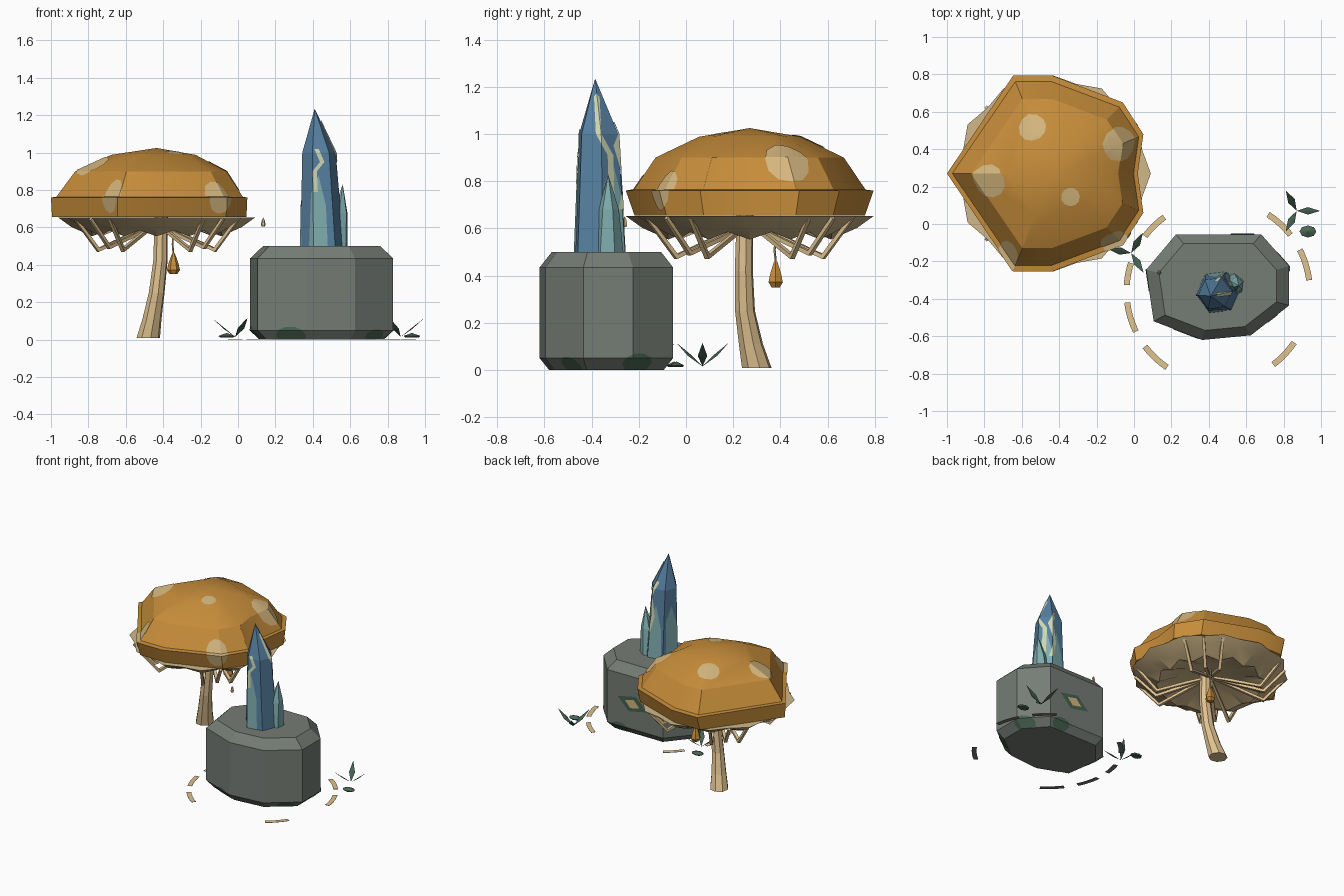
import bpy, bmesh, math
from mathutils import Vector

if "Cube" in bpy.data.objects:
    bpy.data.objects.remove(bpy.data.objects["Cube"])


def material(name, r, g, b):
    lin = [(c / 255 / 12.92) if c < 11 else ((c / 255 + 0.055) / 1.055) ** 2.4 for c in (r, g, b)]
    m = bpy.data.materials.new(name)
    m.use_nodes = True
    m.diffuse_color = (*lin, 1)
    m.node_tree.nodes["Principled BSDF"].inputs["Base Color"].default_value = (*lin, 1)
    return m


ORANGE = material("cap orange", 199, 141, 58)
SPOT = material("spot tan", 212, 182, 126)
TAN = material("stem tan", 224, 194, 144)
GILL = material("gill tan", 208, 183, 137)
STONE = material("stone grey", 117, 124, 117)
BLUE = material("crystal blue", 86, 128, 161)
TEAL = material("crystal teal", 128, 174, 176)
PALE = material("pale vein", 206, 214, 178)
LEAF = material("leaf green", 68, 97, 80)
MOSS = material("moss green", 74, 102, 83)


def finish(name, bm, mat, smooth=None):
    me = bpy.data.meshes.new(name)
    bm.to_mesh(me)
    bm.free()
    me.materials.append(mat)
    ob = bpy.data.objects.new(name, me)
    bpy.context.scene.collection.objects.link(ob)
    if smooth:
        bpy.ops.object.select_all(action='DESELECT')
        ob.select_set(True)
        bpy.context.view_layer.objects.active = ob
        bpy.ops.object.shade_smooth_by_angle(angle=math.radians(smooth))
    return ob


def loft(name, mat, parts, smooth=None):
    """Each part is a list of rings; a ring of one point makes a tip."""
    bm = bmesh.new()
    for rings in parts:
        vs = [[bm.verts.new(p) for p in ring] for ring in rings]
        for a, b in zip(vs, vs[1:]):
            n = max(len(a), len(b))
            for i in range(n):
                j = (i + 1) % n
                if len(a) == 1:
                    bm.faces.new((a[0], b[j], b[i]))
                elif len(b) == 1:
                    bm.faces.new((a[i], a[j], b[0]))
                else:
                    bm.faces.new((a[i], a[j], b[j], b[i]))
        for end in (vs[0], vs[-1]):
            if len(end) > 2:
                bm.faces.new(end)
    bmesh.ops.recalc_face_normals(bm, faces=bm.faces)
    return finish(name, bm, mat, smooth)


def ring(cx, cy, z, r, n, phase=0.0):
    return [(cx + r * math.cos(phase + math.tau * i / n),
             cy + r * math.sin(phase + math.tau * i / n), z) for i in range(n)]


def tube(points, radii, n):
    pts = [Vector(p) for p in points]
    out = []
    for i, (p, r) in enumerate(zip(pts, radii)):
        t = (pts[min(i + 1, len(pts) - 1)] - pts[max(i - 1, 0)]).normalized()
        u = t.orthogonal().normalized() if abs(t.z) > 0.95 else t.cross(Vector((0, 0, 1))).normalized()
        v = t.cross(u)
        out.append([p + r * (math.cos(a) * u + math.sin(a) * v)
                    for a in (math.tau * (k + 0.5) / n for k in range(n))])
    return out


def patch(name, src, mat, origin, direction, poly, depth=0.12, lift=0.004):
    """Trim a copy of the source surface to a convex outline and lift it slightly."""
    o, d = Vector(origin), Vector(direction).normalized()
    u = Vector((0, 0, 1)).cross(d)
    u = u.normalized() if u.length > 0.01 else Vector((1, 0, 0))
    v = d.cross(u)
    bm = bmesh.new()
    bm.from_mesh(src.data)
    bmesh.ops.delete(bm, geom=[f for f in bm.faces if f.normal.dot(d) < 0.1], context='FACES')
    planes = [(o - d * depth, -d)]
    for (ax, ay), (bx, by) in zip(poly, poly[1:] + poly[:1]):
        planes.append((o + u * ax + v * ay, u * (by - ay) - v * (bx - ax)))
    for co, no in planes:
        bmesh.ops.bisect_plane(bm, geom=bm.verts[:] + bm.edges[:] + bm.faces[:],
                               plane_co=co, plane_no=no.normalized(), clear_outer=True)
    bmesh.ops.translate(bm, verts=bm.verts, vec=d * lift)
    return finish(name, bm, mat)


def blob(r, n=9, sy=1.0):
    return [(r * math.cos(math.tau * i / n), sy * r * math.sin(math.tau * i / n)) for i in range(n)]


# Mushroom cap: uneven ten-sided outline scaled through a profile
CX, CY = -0.435, 0.27
outline = [(-0.565, 0), (-0.21, -0.525), (-0.005, -0.525), (0.375, -0.38), (0.485, -0.21),
           (0.455, 0), (0.485, 0.21), (0.375, 0.38), (-0.005, 0.525), (-0.21, 0.525)]
profile = [(0.655, 0.99, 0.93), (0.76, 1, 1), (0.764, 0.95, 0.935), (0.9, 0.77, 0.76), (0.988, 0.43, 0.41)]
cap = loft("mushroom_cap", ORANGE, [[[(CX + x * sx, CY + y * sy, z) for x, y in outline]
                                     for z, sx, sy in profile] + [[(CX, CY, 1.025)]]], 20)

# Cap spots
spots = [(-0.55, 0.53, 0.99, 0.075, 1), (-0.095, 0.42, 0.865, 0.092, 1.25), (-0.775, 0.23, 0.93, 0.09, 1),
         (-0.34, 0.145, 1.0, 0.05, 1), (-0.68, -0.18, 0.775, 0.065, 1.5), (-0.1, -0.1, 0.765, 0.07, 1.3)]
for i, (x, y, z, r, tall) in enumerate(spots):
    patch(f"cap_spot_{i + 1}", cap, SPOT, (x, y, z), (x - CX, y - CY, (z - 0.7) * 1.5), blob(r, 11, tall))

# Pleated gills under the cap
gill_rings = []
for z_out, z_in, r_out, r_in in [(0.652, 0.652, 0.525, 0.495), (0.602, 0.625, 0.455, 0.45),
                                 (0.553, 0.585, 0.345, 0.36), (0.61, 0.615, 0.2, 0.2),
                                 (0.64, 0.64, 0.05, 0.05)]:
    gill_rings.append([(CX + (r_in if k % 2 else r_out) * math.cos(math.tau * k / 24),
                        CY + (r_in if k % 2 else r_out) * math.sin(math.tau * k / 24),
                        z_in if k % 2 else z_out) for k in range(24)])
loft("gills", GILL, [gill_rings], 30)

# Drooping ribs, three in each quarter
ribs = []
for q in range(4):
    for deg, z in ((30, 0.48), (45, 0.495), (60, 0.48)):
        a = math.radians(q * 90 + deg)
        ribs.append(tube([(CX + r * math.cos(a), CY + r * math.sin(a), h)
                          for r, h in ((0.5, 0.645), (0.36, z), (0.15, 0.565), (0.03, 0.61))],
                         [0.012, 0.015, 0.013, 0.01], 4))
loft("gill_ribs", TAN, ribs)

# Bent stem
loft("stem", TAN, [[ring(-0.48, 0.30, 0.008, 0.064, 8, 0.2), ring(-0.46, 0.275, 0.11, 0.052, 8, 0.2),
                    ring(-0.435, 0.25, 0.25, 0.043, 8, 0.2), ring(-0.415, 0.245, 0.42, 0.039, 8, 0.2),
                    ring(-0.41, 0.25, 0.66, 0.036, 8, 0.2)]])

# Hanging pod with its cord, and a tiny floating seed
loft("hanging_pod", ORANGE, [[ring(-0.345, 0.38, z, r, 6) for z, r in
                              ((0.35, 0.02), (0.372, 0.035), (0.41, 0.026), (0.46, 0.008))]])
loft("pod_cord", GILL, [tube([(-0.345, 0.38, 0.455), (-0.35, 0.375, 0.51), (-0.345, 0.385, 0.6)],
                             [0.005] * 3, 5)])
loft("floating_seed", TAN, [[ring(0.135, -0.26, z, r, 6) for z, r in
                             ((0.605, 0.008), (0.615, 0.012), (0.635, 0.009))] + [[(0.135, -0.26, 0.652)]]])

# Stone block with chamfered top and bottom
plan = [(0.225, -0.055), (0.68, -0.055), (0.83, -0.225), (0.83, -0.435),
        (0.625, -0.595), (0.365, -0.62), (0.105, -0.52), (0.065, -0.245)]
stone = loft("stone_block", STONE, [[[(0.445 + (x - 0.445) * s, -0.335 + (y + 0.335) * s, z) for x, y in plan]
                                     for z, s in ((0.0, 0.86), (0.05, 1), (0.435, 1), (0.5, 0.82))]])

# Moss near the foot of the stone
for i, (o, d, r) in enumerate([((0.28, -0.58, 0.02), (-0.2, -1, 0), 0.085), ((0.75, -0.52, 0.02), (0.6, -1, 0), 0.06),
                               ((0.8, -0.2, 0.03), (1, 0.3, 0), 0.07), ((0.58, -0.06, 0.035), (0, 1, 0), 0.07),
                               ((0.07, -0.3, 0.03), (-1, 0, 0), 0.07)]):
    patch(f"moss_patch_{i + 1}", stone, MOSS, o, d, blob(r, 10, 0.6), lift=0.003)

# Slanted panel on the back of the stone
slant = [(-0.12, 0.03), (-0.03, -0.06), (0.12, -0.03), (0.03, 0.06)]
patch("panel_frame", stone, LEAF, (0.475, -0.055, 0.235), (0, 1, 0), slant, 0.05, 0.002)
patch("panel_inset", stone, SPOT, (0.475, -0.055, 0.235), (0, 1, 0), [(x * 0.5, y * 0.55) for x, y in slant], 0.05, 0.004)

# Crystals
crystal = loft("large_crystal", BLUE, [[ring(0.45, -0.365, 0.49, 0.117, 6, 0.12),
                                        ring(0.433, -0.37, 1.0, 0.09, 6, 0.12), [(0.41, -0.385, 1.235)]]])
loft("small_crystal", TEAL, [[ring(0.528, -0.326, 0.49, 0.062, 6, 0.4),
                              ring(0.545, -0.327, 0.68, 0.043, 6, 0.4), [(0.56, -0.33, 0.83)]]])

# Paler lower facets and zigzag veins on the large crystal
FRONT, RIGHT, BACK, LEFT = (0, -1, 0), (1, 0, 0), (0, 1, 0), (-1, 0, 0)
sheen = [(-0.06, 0), (0.04, 0), (0.03, 0.22), (-0.01, 0.38), (-0.05, 0.28)]
for i, (d, shift) in enumerate(((FRONT, 0), (RIGHT, 0.07), (BACK, 0.01), (LEFT, -0.02))):
    patch(f"crystal_sheen_{i + 1}", crystal, TEAL, (0.44, -0.37, 0.5), d,
          [(x + shift, z) for x, z in sheen], 0.0, 0.003)


def vein(name, d, pts, w=0.012):
    """Zigzag strip running from top to bottom."""
    for i, ((ax, az), (bx, bz)) in enumerate(zip(pts, pts[1:])):
        patch(f"{name}_{i + 1}", crystal, PALE, (0.44, -0.37, 0.0), d,
              [(bx + w, bz), (ax + w, az), (ax - w, az), (bx - w, bz)], 0.0, 0.005)


vein("front_vein", FRONT, [(-0.02, 1.02), (0.01, 0.95), (-0.03, 0.9), (-0.025, 0.79)])
vein("right_vein", RIGHT, [(-0.01, 1.2), (0.0, 1.0), (0.05, 0.91), (0.055, 0.72)])
vein("back_vein", BACK, [(0.0, 1.05), (-0.04, 0.95), (-0.02, 0.8), (-0.05, 0.68)])

# Broken ring of flat dashes on the ground, stone grey underneath
dashes = []
for a0, a1 in ((126, 143), (162, 176), (187, 206), (217, 236), (307, 326), (7, 27), (38, 57)):
    arc = []
    for k in range(5):
        a = math.radians(a0 + (a1 - a0) * k / 4)
        arc.append([(0.45 + r * math.cos(a), -0.36 + r * math.sin(a), z)
                    for r, z in ((0.474, 0.001), (0.506, 0.001), (0.506, 0.003), (0.474, 0.003))])
    dashes.append(arc)
ground = loft("ground_ring_dashes", TAN, dashes)
ground.data.materials.append(STONE)
for face in ground.data.polygons:
    face.material_index = int(face.normal.z < -0.5)

# Sprouts of three leaves, each with a low pebble
for side, (px, py), angles, (sx, sy) in (("left", (0.87, 0.07), (0, 118, 242), (0.93, -0.04)),
                                         ("right", (-0.015, -0.155), (60, 170, 302), (-0.06, -0.05))):
    leaves = []
    for deg in angles:
        a = math.radians(deg)
        d, n = Vector((math.cos(a), math.sin(a), 0)), Vector((-math.sin(a), math.cos(a), 0))
        base = Vector((px, py, 0.015))
        mid, tip = base + d * 0.06 + Vector((0, 0, 0.045)), base + d * 0.125 + Vector((0, 0, 0.1))
        up = Vector((0, 0, 0.004))
        leaves.append([[base], [mid + n * 0.02, mid + up, mid - n * 0.02, mid - up], [tip]])
    loft(f"{side}_sprout", LEAF, leaves)
    loft(f"{side}_pebble", MOSS, [[[(sx + x * 0.045, sy + y * 0.032, z) for x, y, z in ring(0, 0, h, s, 8)]
                                   for h, s in ((0.012, 0.8), (0.02, 1), (0.028, 0.5))] + [[(sx, sy, 0.036)]]])
